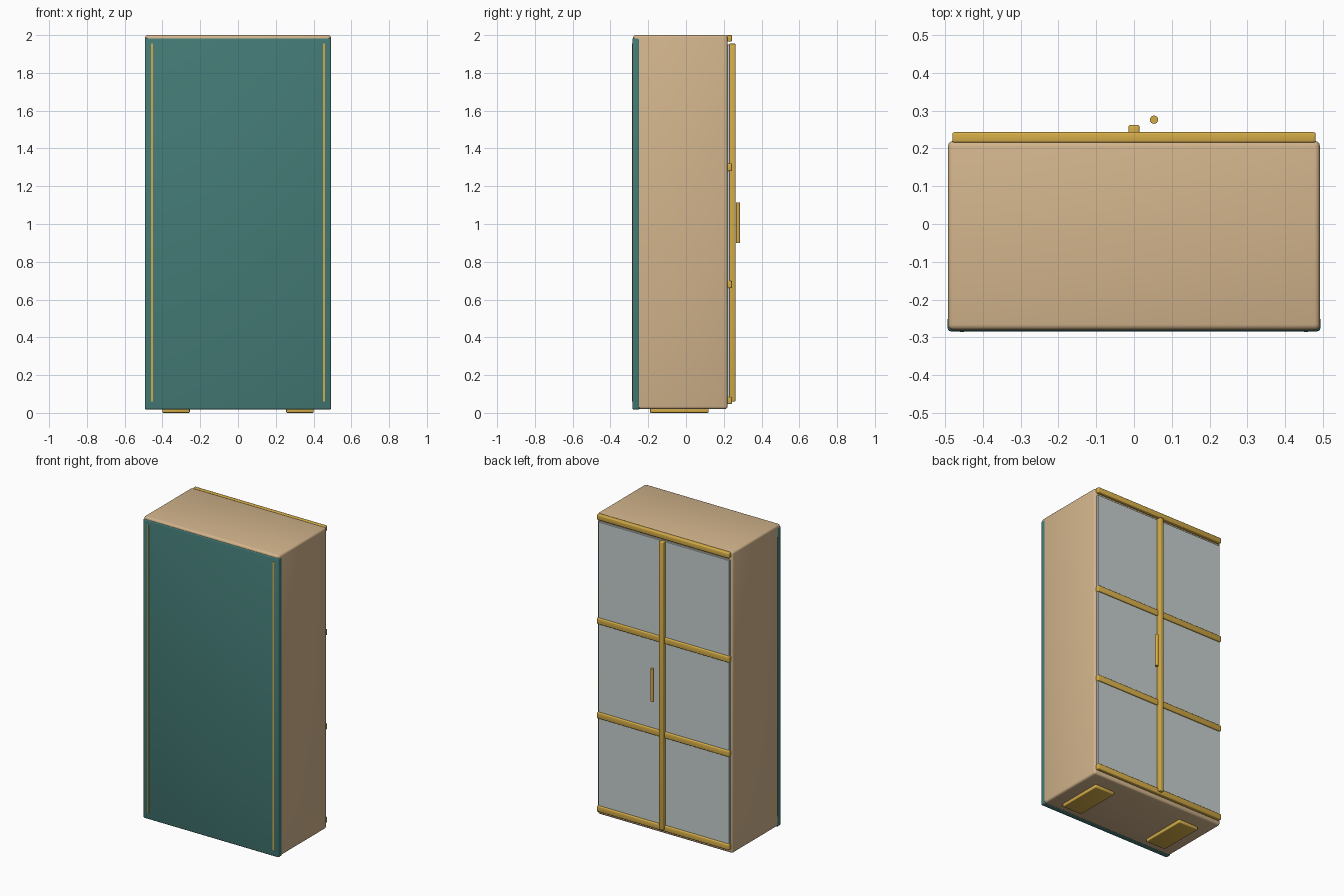
import bpy, bmesh

if "Cube" in bpy.data.objects:
    bpy.data.objects.remove(bpy.data.objects["Cube"])


def srgb(r, g, b):
    lin = [((c / 255 + 0.055) / 1.055) ** 2.4 for c in (r, g, b)]
    return (*lin, 1.0)


def material(name, rgb):
    m = bpy.data.materials.new(name)
    m.diffuse_color = srgb(*rgb)
    m.use_nodes = True
    m.node_tree.nodes["Principled BSDF"].inputs["Base Color"].default_value = m.diffuse_color
    return m


TAN = material("tan wood", (210, 180, 140))
TEAL = material("teal paint", (68, 123, 118))
GOLD = material("gold metal", (212, 172, 72))
GLASS = material("pale grey glass", (198, 208, 207))


def finish(name, bm, mat, bevel, segments):
    if bevel:
        bmesh.ops.bevel(bm, geom=bm.edges[:], offset=bevel, segments=segments,
                        profile=0.5, affect='EDGES', clamp_overlap=True)
    mesh = bpy.data.meshes.new(name)
    bm.to_mesh(mesh)
    bm.free()
    mesh.materials.append(mat)
    ob = bpy.data.objects.new(name, mesh)
    bpy.context.collection.objects.link(ob)
    bpy.ops.object.select_all(action='DESELECT')
    ob.select_set(True)
    bpy.context.view_layer.objects.active = ob
    bpy.ops.object.shade_smooth_by_angle(angle=0.6)
    return ob


def box(name, x, y, z, mat, bevel=0.0, segments=3):
    """Box given by its (min, max) range on each axis."""
    bm = bmesh.new()
    bmesh.ops.create_cube(bm, size=1)
    for v in bm.verts:
        v.co = [r[0] if c < 0 else r[1] for c, r in zip(v.co, (x, y, z))]
    return finish(name, bm, mat, bevel, segments)


# Cabinet body and the painted panel that wraps its front
box("cabinet_body", (-0.492, 0.492), (-0.28, 0.22), (0.02, 2.0), TAN, 0.014)
box("painted_panel", (-0.4935, 0.4935), (-0.284, -0.245), (0.018, 1.985), TEAL, 0.009)

# Thin inlay lines on the painted panel
for side, s in (("left", -1), ("right", 1)):
    box(f"{side}_inlay_line", sorted((s * 0.45, s * 0.46)), (-0.2855, -0.28),
        (0.06, 1.955), GOLD)
    # Feet
    box(f"{side}_foot", sorted((s * 0.255, s * 0.40)), (-0.19, 0.12),
        (0.003 - 0.003, 0.03), GOLD, 0.006)
    # Glass doors
    box(f"{side}_glass_door", sorted((s * 0.001, s * 0.477)), (0.215, 0.232),
        (0.055, 1.95), GLASS, 0.002, 1)

# Cross rails over the glass
for i, (z0, z1) in enumerate(((0.047, 0.085), (0.66, 0.70), (1.28, 1.32), (1.965, 2.0))):
    box(f"cross_rail_{i + 1}", (-0.481, 0.481), (0.215, 0.243), (z0, z1), GOLD, 0.006)

# Centre post
box("centre_post", (-0.015, 0.015), (0.228, 0.262), (0.06, 1.955), GOLD, 0.006)

# Door handle, a slim round bar
bm = bmesh.new()
bmesh.ops.create_cone(bm, cap_ends=True, segments=16, radius1=0.011, radius2=0.011, depth=0.215)
bmesh.ops.translate(bm, verts=bm.verts, vec=(0.053, 0.276, 1.007))
finish("door_handle", bm, GOLD, 0, 1)
